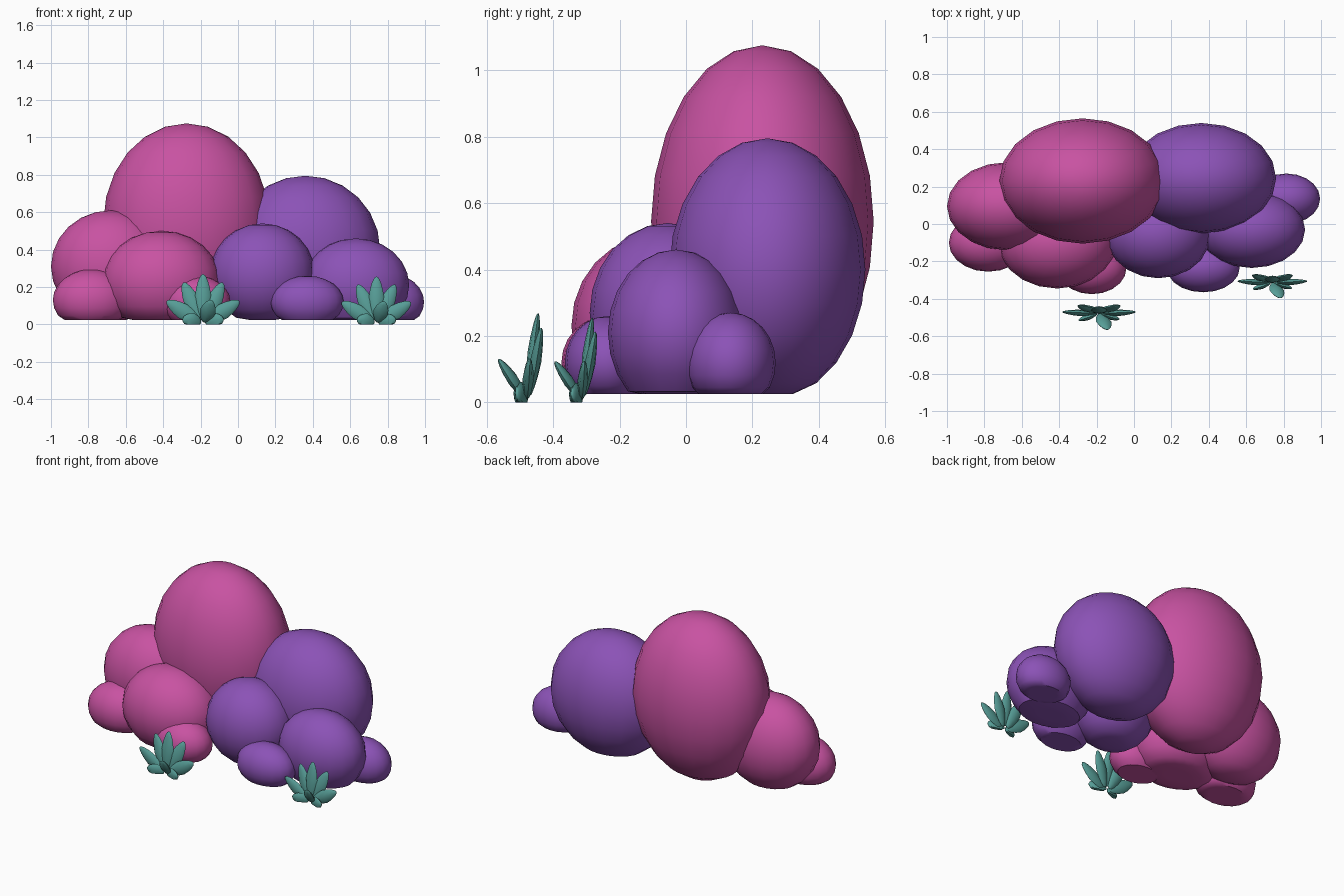
import bpy, bmesh, math
from mathutils import Vector, Matrix

if "Cube" in bpy.data.objects:
    bpy.data.objects.remove(bpy.data.objects["Cube"])


def material(name, col):
    m = bpy.data.materials.new(name)
    m.diffuse_color = (*col, 1)
    m.use_nodes = True
    m.node_tree.nodes["Principled BSDF"].inputs["Base Color"].default_value = m.diffuse_color
    return m


PINK = material("pink", (0.58, 0.085, 0.36))
PURPLE = material("purple", (0.26, 0.085, 0.47))
TEAL = material("teal", (0.095, 0.34, 0.31))


def finish(bm, name, mat):
    for f in bm.faces:
        f.smooth = True
    me = bpy.data.meshes.new(name)
    bm.to_mesh(me)
    bm.free()
    me.materials.append(mat)
    ob = bpy.data.objects.new(name, me)
    bpy.context.collection.objects.link(ob)
    bpy.context.view_layer.objects.active = ob
    ob.select_set(True)
    bpy.ops.object.shade_smooth_by_angle(angle=math.radians(40))
    ob.select_set(False)


# Ellipsoid lobe with its underside pressed flat
def lobe(name, mat, centre, radii):
    bm = bmesh.new()
    bmesh.ops.create_uvsphere(
        bm, u_segments=20, v_segments=12, radius=1,
        matrix=Matrix.Translation(centre) @ Matrix.Diagonal((*radii, 1)))
    for v in bm.verts:
        v.co.z = max(v.co.z, 0.025)
    finish(bm, name, mat)


# Pink half of the bush
lobe("pink_lobe_large", PINK, (-0.275, 0.23, 0.545), (0.445, 0.335, 0.53))
lobe("pink_lobe_left", PINK, (-0.68, 0.095, 0.31), (0.32, 0.235, 0.30))
lobe("pink_lobe_front", PINK, (-0.41, -0.10, 0.23), (0.315, 0.245, 0.27))
lobe("pink_lobe_small_left", PINK, (-0.78, -0.10, 0.13), (0.21, 0.155, 0.165))
lobe("pink_lobe_small_front", PINK, (-0.225, -0.235, 0.12), (0.185, 0.14, 0.14))

# Purple half of the bush
lobe("purple_lobe_large", PURPLE, (0.36, 0.245, 0.40), (0.40, 0.295, 0.395))
lobe("purple_lobe_front", PURPLE, (0.13, -0.055, 0.27), (0.28, 0.235, 0.27))
lobe("purple_lobe_right", PURPLE, (0.63, -0.03, 0.21), (0.285, 0.205, 0.25))
lobe("purple_lobe_small_front", PURPLE, (0.37, -0.235, 0.12), (0.195, 0.13, 0.14))
lobe("purple_lobe_small_right", PURPLE, (0.815, 0.135, 0.12), (0.18, 0.135, 0.15))

# Leaves as (start, tip) offsets from the plant base
LEAVES = [
    ((0, 0.005, 0.03), (0, 0.035, 0.27)),
    ((-0.015, 0.01, 0.02), (-0.105, 0.045, 0.225)),
    ((0.015, 0.01, 0.02), (0.105, 0.045, 0.225)),
    ((-0.02, 0, 0.015), (-0.195, 0.01, 0.125)),
    ((0.02, 0, 0.015), (0.195, 0.01, 0.125)),
    ((-0.01, 0, 0.01), (-0.11, -0.035, 0.03)),
    ((0.01, 0, 0.01), (0.11, -0.03, 0.03)),
    ((0.005, 0, 0.01), (0.045, -0.085, 0.13)),
]


# Fan of flattened, pointed leaves
def plant(name, base, s):
    bm = bmesh.new()
    for a, b in LEAVES:
        a, b = Vector(a), Vector(b)
        d = b - a
        z = d.normalized()
        y = Vector((0, 1, 0))
        y = (y - z * y.dot(z)).normalized()
        x = y.cross(z)
        rot = Matrix((x, y, z)).transposed().to_4x4()
        verts = bmesh.ops.create_uvsphere(bm, u_segments=8, v_segments=8, radius=1)["verts"]
        for v in verts:
            taper = 1 - 0.22 * abs(v.co.z)
            p = Vector((v.co.x * 0.043 * taper, v.co.y * 0.017 * taper, v.co.z * d.length / 2))
            v.co = Vector(base) + s * ((a + b) / 2 + rot @ p)
            v.co.z = max(v.co.z, 0)
    finish(bm, name, TEAL)


plant("plant_left", (-0.187, -0.48, 0), 1.0)
plant("plant_right", (0.74, -0.315, 0), 0.95)
